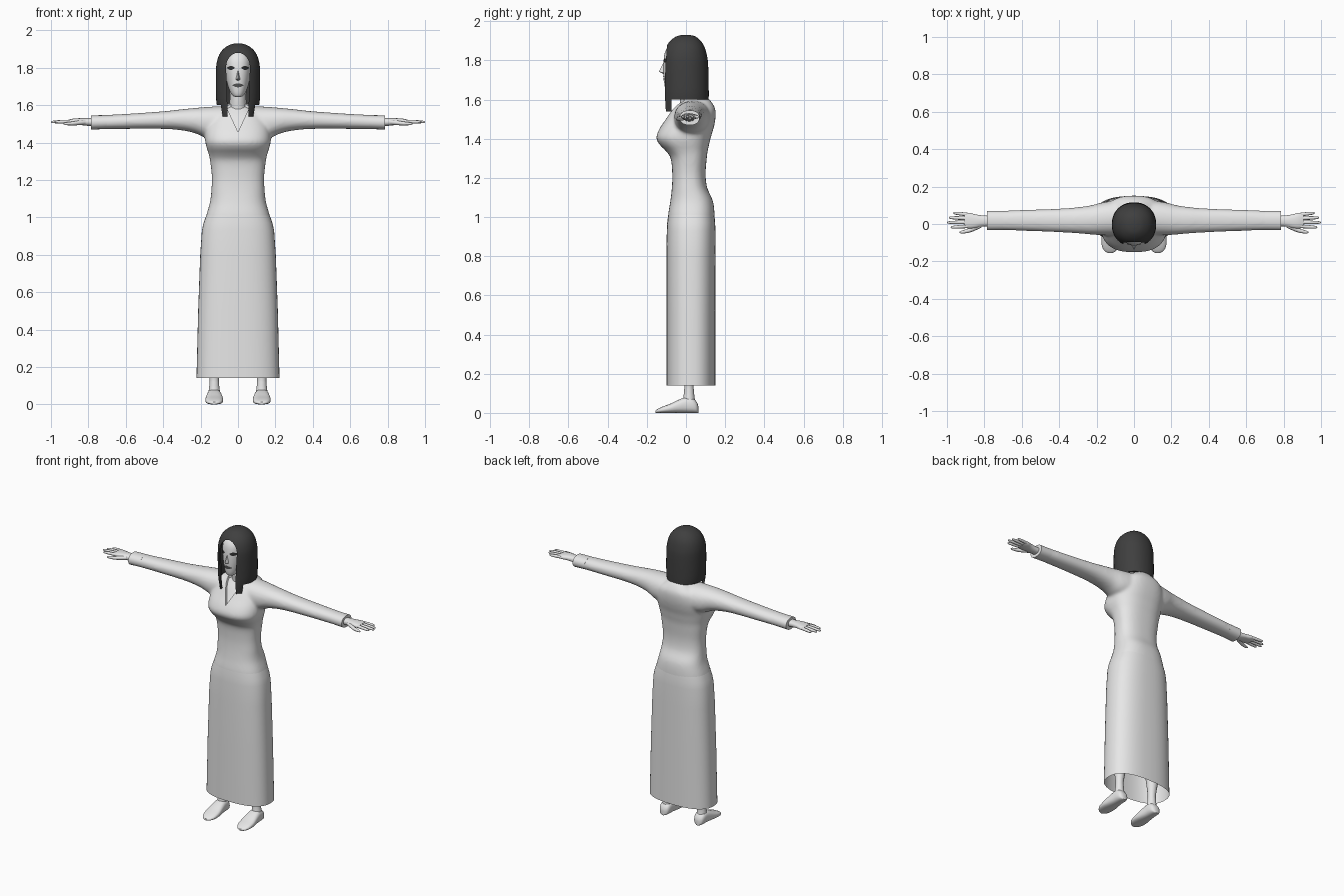
import bpy, bmesh, math
from mathutils import Vector
from mathutils.bvhtree import BVHTree

if "Cube" in bpy.data.objects:
    bpy.data.objects.remove(bpy.data.objects["Cube"])


def material(name, rgb):
    m = bpy.data.materials.new(name)
    m.diffuse_color = (*rgb, 1)
    m.use_nodes = True
    m.node_tree.nodes["Principled BSDF"].inputs["Base Color"].default_value = m.diffuse_color
    return m


CLOTH = material("pale_cloth", (0.8, 0.8, 0.8))
SKIN = material("pale_skin", (0.8, 0.8, 0.8))
HAIR = material("dark_hair", (0.05, 0.05, 0.05))
EYE = material("eye_dark", (0.03, 0.03, 0.03))
LIP = material("lip_grey", (0.09, 0.09, 0.09))


def smooth_path(st, k):
    """Catmull-Rom refinement of the loft stations."""
    if k == 1:
        return st
    out = []
    for i in range(len(st) - 1):
        a, b, c, d = st[max(i - 1, 0)], st[i], st[i + 1], st[min(i + 2, len(st) - 1)]
        for j in range(k):
            t = j / k
            out.append([0.5 * (2 * q + (r - p) * t + (2 * p - 5 * q + 4 * r - s) * t * t
                               + (3 * q - p - 3 * r + s) * t ** 3)
                        for p, q, r, s in zip(a, b, c, d)])
    return out + [st[-1]]


def loft(bm, axis, st, n=32, k=4, p=2.0, caps=(True, True), flip=1):
    """Superelliptic rings along an axis; station = (t, u_lo, u_hi, v_lo, v_hi)."""
    rings = []
    for t, u0, u1, v0, v1 in smooth_path(st, k):
        ring = []
        for i in range(n):
            a = 2 * math.pi * i / n
            c, s = math.cos(a), math.sin(a)
            u = (u0 + u1) / 2 + (u1 - u0) / 2 * math.copysign(abs(c) ** (2 / p), c)
            v = (v0 + v1) / 2 + (v1 - v0) / 2 * math.copysign(abs(s) ** (2 / p), s)
            x, y, z = {"x": (t, u, v), "y": (u, t, v), "z": (u, v, t)}[axis]
            ring.append(bm.verts.new((x * flip, y, z)))
        rings.append(ring)
    for a, b in zip(rings, rings[1:]):
        for i in range(n):
            j = (i + 1) % n
            bm.faces.new((a[i], a[j], b[j], b[i]))
    if caps[0]:
        bm.faces.new(rings[0])
    if caps[1]:
        bm.faces.new(rings[-1])


def finish(bm, name, mat=None):
    bmesh.ops.recalc_face_normals(bm, faces=bm.faces[:])
    me = bpy.data.meshes.new(name)
    bm.to_mesh(me)
    ob = bpy.data.objects.new(name, me)
    bpy.context.collection.objects.link(ob)
    if mat:
        me.materials.append(mat)
    return ob


def prism(name, pts, y0, y1):
    """Cutter: an x-z outline extruded along y."""
    bm = bmesh.new()
    a = [bm.verts.new((x, y0, z)) for x, z in pts]
    b = [bm.verts.new((x, y1, z)) for x, z in pts]
    bm.faces.new(a)
    bm.faces.new(b)
    for i in range(len(pts)):
        j = (i + 1) % len(pts)
        bm.faces.new((a[i], a[j], b[j], b[i]))
    ob = finish(bm, name)
    ob.hide_render = True
    return ob


def bake(ob, mat, cutters):
    """Cut, apply all modifiers and drop the cutters."""
    for c in cutters:
        m = ob.modifiers.new("cut", "BOOLEAN")
        m.operation, m.solver, m.object = "DIFFERENCE", "EXACT", c
    dg = bpy.context.evaluated_depsgraph_get()
    me = bpy.data.meshes.new_from_object(ob.evaluated_get(dg))
    ob.modifiers.clear()
    ob.data = me
    me.materials.clear()
    me.materials.append(mat)
    for f in me.polygons:
        f.material_index = 0
    for c in cutters:
        bpy.data.objects.remove(c)


# bodice with sleeves, fused and softened
torso = [(z, -w, w, f, b) for z, w, f, b in (
    (.92, .183, -.088, .142), (1.0, .172, -.092, .146), (1.08, .15, -.08, .138),
    (1.15, .142, -.072, .108), (1.22, .14, -.07, .1), (1.3, .149, -.078, .106),
    (1.34, .157, -.105, .111), (1.37, .167, -.135, .118), (1.405, .175, -.152, .126),
    (1.45, .175, -.136, .14), (1.5, .166, -.103, .15), (1.55, .14, -.07, .15),
    (1.585, .09, -.04, .132), (1.61, .055, -.02, .11))]
sleeve = [(-.03, -.06, .13, 1.42, 1.597), (.1, -.06, .125, 1.42, 1.594),
          (.17, -.06, .115, 1.425, 1.59), (.23, -.056, .1, 1.45, 1.585),
          (.3, -.05, .09, 1.465, 1.578), (.4, -.044, .082, 1.473, 1.567),
          (.6, -.036, .075, 1.473, 1.553), (.775, -.031, .068, 1.471, 1.544)]
bm = bmesh.new()
loft(bm, "z", torso, n=48, p=2.5)
for s in (-1, 1):
    loft(bm, "x", sleeve, p=2.2, flip=s)
bodice = finish(bm, "bodice")
m = bodice.modifiers.new("fuse", "REMESH")
m.mode, m.voxel_size = "VOXEL", 0.009
m = bodice.modifiers.new("soften", "SMOOTH")
m.factor, m.iterations = 0.5, 8
bake(bodice, CLOTH, [prism("neck_cut", [(0, 1.457), (.085, 1.64), (-.085, 1.64)], -.3, -.01)])

# skin under the neckline, and the neck
bm = bmesh.new()
loft(bm, "z", [(z - .006, a + .012, b - .012, f + .011, k - .015)
               for z, a, b, f, k in torso[8:]], n=48, p=2.5)
loft(bm, "z", [(1.5, -.06, .06, -.03, .09), (1.58, -.05, .05, -.03, .085),
               (1.63, -.044, .044, -.035, .07), (1.74, -.046, .046, -.04, .07)])
finish(bm, "neck_and_chest", SKIN)

# skirt, open at the hem
bm = bmesh.new()
loft(bm, "z", [(.14, -.222, .222, -.1, .15), (.5, -.213, .213, -.1, .15),
               (.8, -.202, .202, -.1, .15), (.93, -.193, .193, -.098, .15),
               (.97, -.184, .184, -.096, .149), (1.01, -.17, .17, -.091, .145)],
     n=48, k=1, p=2.5, caps=(False, False))
finish(bm, "skirt", CLOTH)

for s, side in ((-1, "right"), (1, "left")):
    # cuff
    bm = bmesh.new()
    loft(bm, "x", [(.7, -.032, .07, 1.473, 1.547), (.787, -.033, .07, 1.469, 1.545)],
         k=1, p=2.2, flip=s)
    finish(bm, side + "_cuff", CLOTH)

    # hand: palm, four fingers, thumb
    bm = bmesh.new()
    loft(bm, "x", [(.75, -.012, .045, 1.487, 1.53), (.81, -.014, .046, 1.49, 1.53),
                   (.85, -.022, .052, 1.495, 1.53), (.88, -.024, .06, 1.497, 1.528),
                   (.905, -.02, .058, 1.501, 1.523)], n=20, p=2.3, flip=s)
    for y0, y1, tip in ((.05, .059, .966), (.03, .034, .99), (.009, .008, 1.0), (-.012, -.018, .98)):
        st = []
        for f, r in ((0, .0095), (.5, .0095), (.85, .0075), (.97, .0045), (1, .001)):
            x, y, z = .885 + (tip - .885) * f, y0 + (y1 - y0) * f, 1.513 - .003 * f
            st.append((x, y - r, y + r, z - r, z + r))
        loft(bm, "x", st, n=10, k=2, flip=s)
    loft(bm, "x", [(.815, -.018, .01, 1.496, 1.522), (.85, -.035, -.005, 1.493, 1.518),
                   (.885, -.047, -.024, 1.492, 1.512), (.92, -.051, -.035, 1.493, 1.508),
                   (.933, -.047, -.041, 1.497, 1.503)], n=12, k=3, flip=s)
    finish(bm, side + "_hand", SKIN)

    # leg and foot
    cx = .127 * s
    bm = bmesh.new()
    loft(bm, "z", [(.03, cx - .032, cx + .032, -.025, .052), (.07, cx - .03, cx + .03, -.015, .045),
                   (.11, cx - .026, cx + .026, -.01, .041), (.16, cx - .027, cx + .027, -.01, .042),
                   (.35, cx - .05, cx + .05, -.03, .075), (.55, cx - .055, cx + .055, -.035, .07),
                   (.8, cx - .065, cx + .06, -.06, .09)], n=24)
    loft(bm, "y", [(y, cx - w, cx + w, 0, h) for y, w, h in (
        (-.155, .012, .012), (-.145, .03, .02), (-.12, .044, .032), (-.08, .048, .047),
        (-.04, .044, .066), (0, .039, .08), (.035, .036, .075), (.055, .028, .055),
        (.063, .012, .035))], n=24, k=3, p=2.6)
    finish(bm, side + "_leg_and_foot", SKIN)

# head
bm = bmesh.new()
loft(bm, "z", [(z, -w, w, f, b) for z, w, f, b in (
    (1.643, .012, -.092, -.06), (1.65, .027, -.102, -.03), (1.67, .042, -.109, .02),
    (1.705, .055, -.113, .06), (1.75, .065, -.115, .08), (1.8, .071, -.114, .09),
    (1.85, .07, -.104, .085), (1.885, .05, -.075, .06), (1.9, .015, -.02, .015))], n=48, p=2.3)
tree = BVHTree.FromBMesh(bm)
# nose
tip = [bm.verts.new(c) for c in ((0, -.112, 1.795), (0, -.139, 1.742), (-.015, -.108, 1.735),
                                 (.015, -.108, 1.735), (0, -.108, 1.728))]
for a, b, c in ((0, 2, 1), (0, 1, 3), (1, 2, 4), (1, 4, 3)):
    bm.faces.new((tip[a], tip[b], tip[c]))
finish(bm, "head", SKIN)


def face_patch(name, cx, cz, w, h, mat):
    """Thin almond shape laid onto the face."""
    bm = bmesh.new()
    cols = 13
    rows = []
    for i in range(cols):
        t = -1 + 2 * i / (cols - 1)
        hh = h * max(math.cos(t * math.pi / 2), .08)
        row = []
        for v in (-1, 0, 1):
            x, z = cx + w * t, cz + hh * v
            hit = tree.ray_cast(Vector((x, -1, z)), Vector((0, 1, 0)))[0]
            row.append(bm.verts.new((x, (hit.y if hit else -.08) - .0025, z)))
        rows.append(row)
    for a, b in zip(rows, rows[1:]):
        for j in (0, 1):
            bm.faces.new((a[j], b[j], b[j + 1], a[j + 1]))
    finish(bm, name, mat)


for s, side in ((-1, "right"), (1, "left")):
    face_patch(side + "_eye", .038 * s, 1.799, .022, .011, EYE)
face_patch("mouth", 0, 1.706, .031, .011, LIP)

# hair: bob-shaped shell with a face opening and two longer front locks
bm = bmesh.new()
loft(bm, "z", [(z, -w, w, f, b) for z, w, f, b in (
    (1.54, .1, -.12, .115), (1.6, .113, -.12, .116), (1.66, .118, -.12, .116),
    (1.78, .118, -.12, .113), (1.83, .113, -.114, .106), (1.87, .1, -.101, .094),
    (1.9, .078, -.08, .075), (1.922, .046, -.05, .048), (1.93, .015, -.018, .016))],
     n=64, p=2.15, caps=(False, True))
hair = finish(bm, "hair")
m = hair.modifiers.new("thickness", "SOLIDIFY")
m.thickness, m.offset = 0.014, -1
arch = [(-.054, 1.4), (.054, 1.4), (.058, 1.65)]
arch += [(.064 * math.cos(a), 1.8 + .08 * math.sin(a))
         for a in (math.pi * i / 20 for i in range(21))] + [(-.058, 1.65)]
bake(hair, HAIR, [prism("face_cut", arch, -.3, -.01),
                  prism("nape_cut", [(-.3, 1.4), (.3, 1.4), (.3, 1.6), (-.3, 1.6)], -.075, .3)])

# smooth shading with crisp hems
for ob in bpy.data.objects:
    ob.select_set(ob.type == "MESH")
    bpy.context.view_layer.objects.active = ob
bpy.ops.object.shade_smooth_by_angle(angle=math.radians(40))
